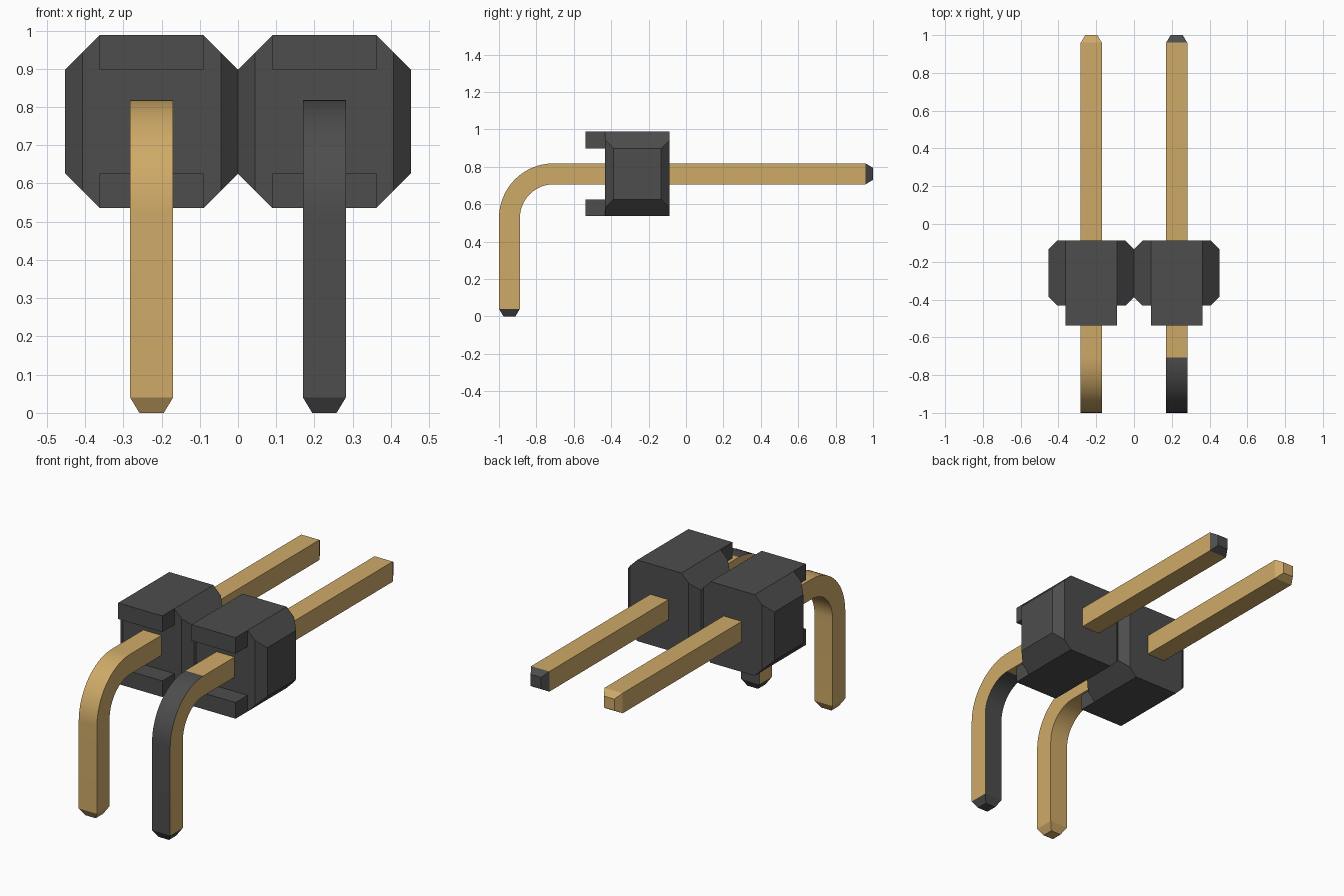
import bpy, bmesh, math
from mathutils import Vector

cube = bpy.data.objects.get("Cube")
if cube:
    bpy.data.objects.remove(cube, do_unlink=True)


def material(name, rgb):
    m = bpy.data.materials.new(name)
    m.use_nodes = True
    m.diffuse_color = (*rgb, 1)
    bsdf = next(n for n in m.node_tree.nodes if n.type == 'BSDF_PRINCIPLED')
    bsdf.inputs["Base Color"].default_value = (*rgb, 1)
    return m


GOLD = material("gold metal", (0.62, 0.40, 0.137))
DARK = material("dark plastic", (0.074, 0.074, 0.074))


def finish(name, bm, mats):
    bmesh.ops.recalc_face_normals(bm, faces=bm.faces)
    mesh = bpy.data.meshes.new(name)
    bm.to_mesh(mesh)
    bm.free()
    for m in mats:
        mesh.materials.append(m)
    ob = bpy.data.objects.new(name, mesh)
    bpy.context.collection.objects.link(ob)
    return ob


def box(bm, lo, hi):
    verts = bmesh.ops.create_cube(bm, size=1)["verts"]
    lo, hi = Vector(lo), Vector(hi)
    for v in verts:
        v.co = (lo + hi) / 2 + v.co * (hi - lo)


def slice_off(bm, co, no):
    """Cut away everything beyond a plane and cap the hole."""
    geom = bm.verts[:] + bm.edges[:] + bm.faces[:]
    bmesh.ops.bisect_plane(bm, geom=geom, plane_co=co, plane_no=no, clear_outer=True)
    bmesh.ops.holes_fill(bm, edges=[e for e in bm.edges if e.is_boundary], sides=0)


# Shared dimensions
PITCH = 0.226                       # pin centre from the middle, half a housing
Z = 0.762                           # height of the housing and pin axis
Y0, Y1, LUG = -0.432, -0.088, -0.538
BIG, SMALL = 0.09, 0.045            # long-edge and upright-edge chamfers


def housing(name, x):
    bm = bmesh.new()
    box(bm, (x - PITCH, Y0, Z - PITCH), (x + PITCH, Y1, Z + PITCH))
    for sx in (-1, 1):
        for s in (-1, 1):
            # Top and bottom corners, then upright front and back corners
            slice_off(bm, (x + sx * (PITCH - BIG), 0, Z + s * PITCH), (sx, 0, s))
            slice_off(bm, (x + sx * (PITCH - SMALL), Y1 if s > 0 else Y0, 0), (sx, s, 0))
    finish(name, bm, [DARK])


def lug(name, x, z):
    w = PITCH - BIG
    bm = bmesh.new()
    box(bm, (x - w, LUG, z - BIG / 2), (x + w, Y0, z + BIG / 2))
    finish(name, bm, [DARK])


# Square pin swept along a right-angle path
H, TIP_H, TIP, R, STEPS = 0.056, 0.032, 0.04, 0.292, 16


def pin(name, x, two_tone):
    cy, cz, r = R - 1, Z + H - R, R - H
    path = [(1, Z, 0, TIP_H), (1 - TIP, Z, 0, H)]
    for i in range(STEPS + 1):
        a = math.pi / 2 * i / STEPS
        path.append((cy - r * math.sin(a), cz + r * math.cos(a), a, H))
    path += [(H - 1, TIP, math.pi / 2, H), (H - 1, 0, math.pi / 2, TIP_H)]

    bm = bmesh.new()
    rings = []
    for y, z, a, h in path:
        ny, nz = -math.sin(a), math.cos(a)
        rings.append([bm.verts.new((x + i * h, y + j * h * ny, z + j * h * nz))
                      for i, j in ((-1, 1), (1, 1), (1, -1), (-1, -1))])
    last = len(rings) - 2
    for s in range(last + 1):
        for k in range(4):
            n = (k + 1) % 4
            f = bm.faces.new((rings[s][k], rings[s][n], rings[s + 1][n], rings[s + 1][k]))
            # Both tips, and the outer and inner faces of the bent leg, are dark
            dark = s in (0, last) or (s > 1 and k in (0, 2))
            f.material_index = int(two_tone and dark)
    for ring in (rings[0], rings[-1]):
        bm.faces.new(ring).material_index = int(two_tone)
    ob = finish(name, bm, [GOLD, DARK])

    bpy.ops.object.select_all(action='DESELECT')
    ob.select_set(True)
    bpy.context.view_layer.objects.active = ob
    bpy.ops.object.shade_smooth_by_angle(angle=math.radians(20))


for side, sx in (("right", -1), ("left", 1)):
    x = sx * PITCH
    housing(side + "_housing", x)
    lug(side + "_upper_lug", x, Z + PITCH - BIG / 2)
    lug(side + "_lower_lug", x, Z - PITCH + BIG / 2)
    pin(side + "_pin", x, sx > 0)
